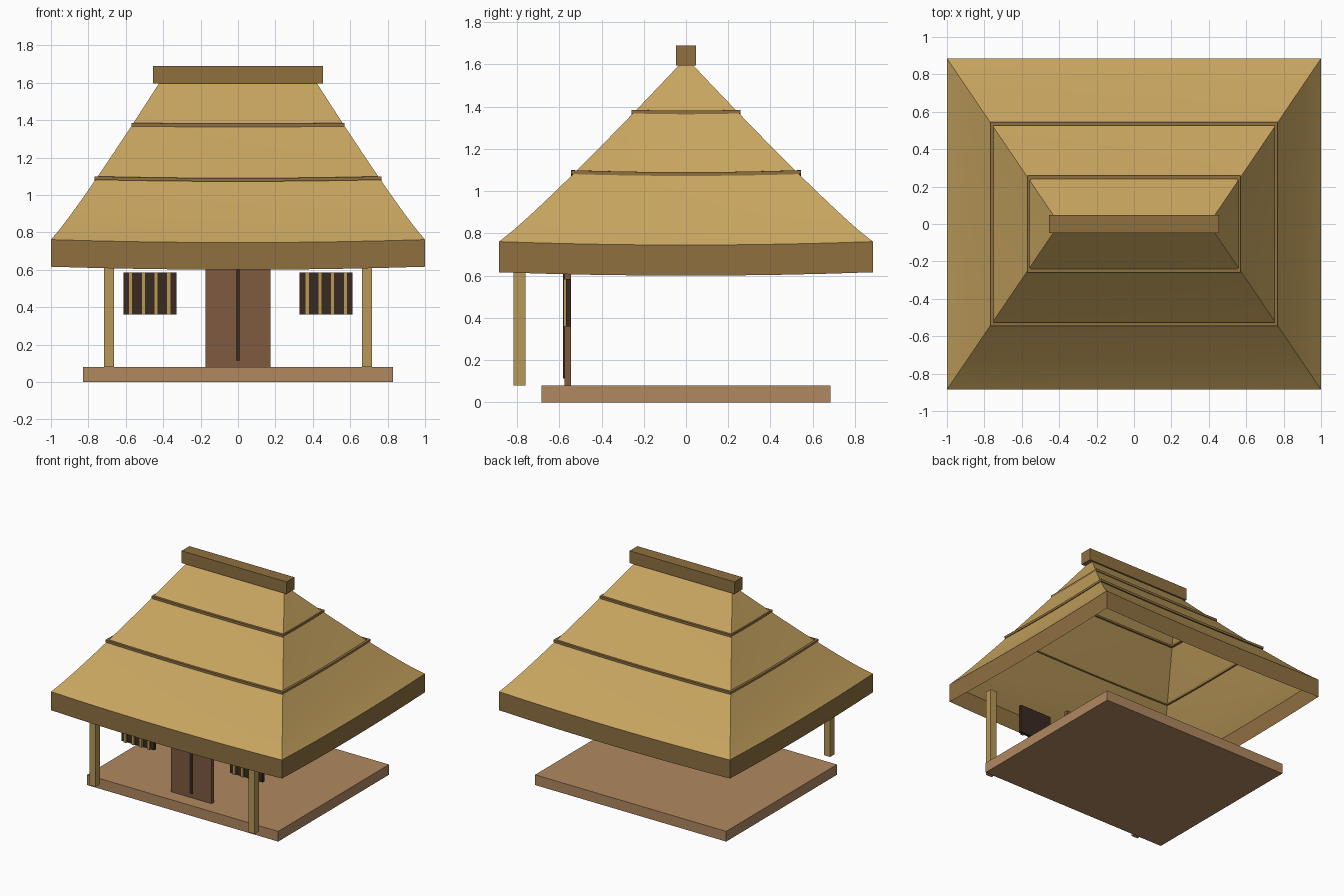
import bpy, bmesh, math

cube = bpy.data.objects.get("Cube")
if cube:
    bpy.data.objects.remove(cube, do_unlink=True)


def material(name, hexcode):
    rgb = [int(hexcode[i:i + 2], 16) / 255 for i in (0, 2, 4)]
    lin = [c / 12.92 if c <= 0.04045 else ((c + 0.055) / 1.055) ** 2.4 for c in rgb]
    m = bpy.data.materials.new(name)
    m.use_nodes = True
    m.diffuse_color = (*lin, 1)
    m.node_tree.nodes["Principled BSDF"].inputs["Base Color"].default_value = (*lin, 1)
    return m


THATCH = material("straw thatch", "C8A560")
TRIM = material("dark thatch trim", "8F7040")
FLOOR = material("floor wood", "B08860")
DOOR = material("door wood", "805A40")
DARK = material("dark opening", "3A2A20")
BAMBOO = material("bamboo", "B89858")


def finish(name, bm, mat):
    mesh = bpy.data.meshes.new(name)
    bm.to_mesh(mesh)
    bm.free()
    mesh.materials.append(mat)
    obj = bpy.data.objects.new(name, mesh)
    bpy.context.collection.objects.link(obj)
    return obj


def box(name, mat, x, y, z):
    """Box from its (min, max) span on each axis."""
    bm = bmesh.new()
    bmesh.ops.create_cube(bm, size=1)
    for v in bm.verts:
        v.co = [(a + b) / 2 + c * (b - a) for (a, b), c in zip((x, y, z), v.co)]
    return finish(name, bm, mat)


SEGMENTS = 8


def rect_loop(bm, hx, hy, z, lift):
    """Rectangular ring of vertices whose corners rise by lift."""
    corners = [(-1, -1), (1, -1), (1, 1), (-1, 1)]
    verts = []
    for i, (ax, ay) in enumerate(corners):
        bx, by = corners[(i + 1) % 4]
        for k in range(SEGMENTS):
            t = k / SEGMENTS
            rise = lift * (2 * t - 1) ** 2
            verts.append(bm.verts.new(((ax + (bx - ax) * t) * hx,
                                       (ay + (by - ay) * t) * hy, z + rise)))
    return verts


def loft(name, mat, loops, closed=False):
    """Skin a list of rectangular loops given as (hx, hy, z, lift)."""
    bm = bmesh.new()
    rings = [rect_loop(bm, *l) for l in loops]
    pairs = list(zip(rings, rings[1:]))
    if closed:
        pairs.append((rings[-1], rings[0]))
    for a, b in pairs:
        for i in range(len(a)):
            j = (i + 1) % len(a)
            bm.faces.new((a[i], a[j], b[j], b[i]))
    if closed:
        bmesh.ops.recalc_face_normals(bm, faces=bm.faces)
    return finish(name, bm, mat)


# Hollow hipped roof with gently curved slopes and raised corners
def roof_loop(f):
    return (1 - 0.58 * f, 0.885 - 0.855 * f, 0.745 + 0.855 * f ** 1.08, 0.016 * (1 - f))


roof = loft("thatched_roof", THATCH, [roof_loop(i / 12) for i in range(13)])
bpy.context.view_layer.objects.active = roof
roof.select_set(True)
bpy.ops.object.shade_smooth_by_angle(angle=math.radians(25))
roof.select_set(False)

# Eave band and ridge cap
loft("eave_band", TRIM, [(1, 0.885, 0.6, 0.016), (1, 0.885, 0.745, 0.016)])
box("ridge_cap", TRIM, (-0.455, 0.455), (-0.048, 0.048), (1.595, 1.69))

# Binding rings around the thatch
for name, hx, hy, z, lift in (("lower_binding", 0.768, 0.545, 1.072, 0.009),
                              ("upper_binding", 0.57, 0.258, 1.363, 0.004)):
    w, h = 0.018, 0.018
    loft(name, TRIM, [(hx, hy, z, lift), (hx, hy, z + h, lift),
                      (hx - w, hy - w, z + h, lift), (hx - w, hy - w, z, lift)], closed=True)

# Floor, door and the gap between its leaves
box("floor", FLOOR, (-0.828, 0.828), (-0.685, 0.685), (0, 0.08))
box("door", DOOR, (-0.175, 0.175), (-0.576, -0.545), (0.08, 0.7))
box("door_gap", DARK, (-0.01, 0.01), (-0.583, -0.575), (0.112, 0.67))

# Front posts and slatted windows on each side
for side, s in (("left", 1), ("right", -1)):
    def span(a, b):
        return tuple(sorted((s * a, s * b)))

    box(side + "_post", BAMBOO, span(0.662, 0.716), (-0.816, -0.761), (0.08, 0.77))
    box(side + "_window", DARK, span(0.33, 0.612), (-0.568, -0.545), (0.36, 0.585))
    for i in range(4):
        c = 0.37 + i * 0.068
        box(f"{side}_window_slat_{i + 1}", BAMBOO, span(c - 0.011, c + 0.011),
            (-0.581, -0.56), (0.36, 0.585))
